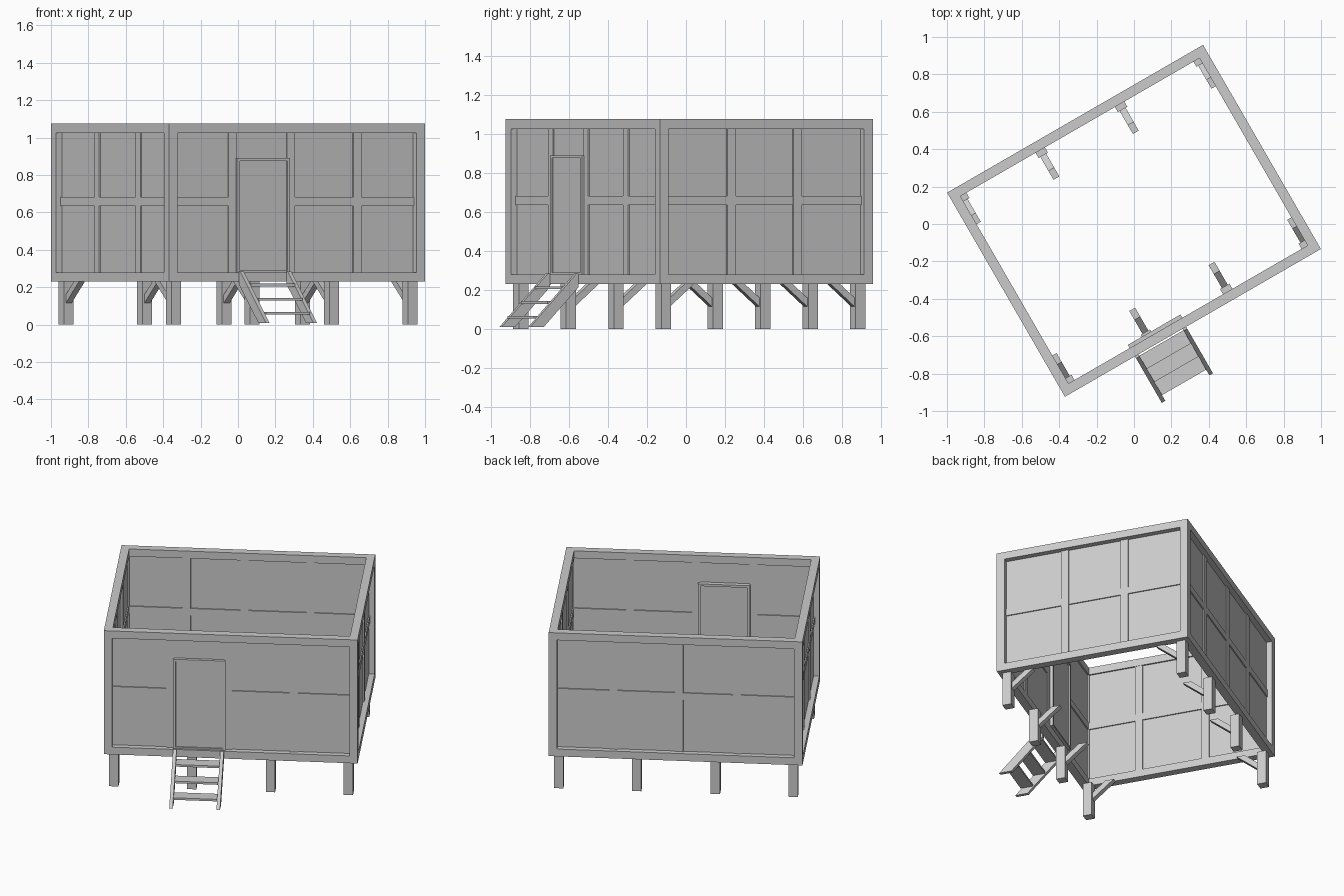
import bpy, bmesh
from math import radians
from mathutils import Matrix, Vector

if "Cube" in bpy.data.objects:
    bpy.data.objects.remove(bpy.data.objects["Cube"])

HU, HV = 0.79, 0.63          # half length and half width of the cabin
F = 0.052                    # frame timber size
Z0, Z1 = 0.23, 1.075         # bottom and top of the walls
BASE = Matrix.Translation((0, 0.017, 0)) @ Matrix.Rotation(radians(30), 4, 'Z')


def finish(name, bm, mat):
    bmesh.ops.recalc_face_normals(bm, faces=bm.faces)
    bm.transform(mat)
    me = bpy.data.meshes.new(name)
    bm.to_mesh(me)
    bm.free()
    ob = bpy.data.objects.new(name, me)
    bpy.context.collection.objects.link(ob)
    return ob


def box(name, x0, x1, y0, y1, z0, z1, mat=BASE):
    bm = bmesh.new()
    bmesh.ops.create_cube(bm, size=1)
    for v in bm.verts:
        v.co = Vector((x1 if v.co.x > 0 else x0,
                       y1 if v.co.y > 0 else y0,
                       z1 if v.co.z > 0 else z0))
    return finish(name, bm, mat)


def side_profile(name, pts, x, width, mat=BASE):
    """Extrude a (y, z) outline along x."""
    bm = bmesh.new()
    f = bm.faces.new([bm.verts.new((x - width / 2, y, z)) for y, z in pts])
    ext = bmesh.ops.extrude_face_region(bm, geom=[f], use_keep_orig=True)
    for v in ext['geom']:
        if isinstance(v, bmesh.types.BMVert):
            v.co.x += width
    return finish(name, bm, mat)


def ring(name, z0, z1):
    """Closed rectangular rail around the cabin."""
    bm = bmesh.new()
    loops = [[bm.verts.new((sx * (HU - i), sy * (HV - i), z))
              for sx, sy in ((-1, -1), (1, -1), (1, 1), (-1, 1))]
             for i, z in ((0, z0), (0, z1), (F, z1), (F, z0))]
    for a in range(4):
        p, q = loops[a], loops[(a + 1) % 4]
        for k in range(4):
            n = (k + 1) % 4
            bm.faces.new((p[k], p[n], q[n], q[k]))
    return finish(name, bm, BASE)


# Outer frame: top and bottom rails, corner posts
ring("bottom_rail", Z0, Z0 + 0.05)
ring("top_rail", Z1 - 0.05, Z1)
for sx in (-1, 1):
    for sy in (-1, 1):
        xs = sorted((sx * HU, sx * (HU - F)))
        ys = sorted((sy * HV, sy * (HV - F)))
        box("corner_post", *xs, *ys, Z0 + 0.05, Z1 - 0.05)

# Wall infill: thin panel, studs and middle rail (x along the wall, y = depth inward)
L, W = 2 * HU, 2 * HV
walls = (("front", (-HU, -HV), 0, L, (0.41, 0.77, 1.18)),
         ("right", (HU, -HV), 90, W, (0.44, 0.83)),
         ("back", (HU, HV), 180, L, (0.40, 0.81, 1.17)),
         ("left", (-HU, HV), 270, W, (0.44, 0.88)))
for side, (ox, oy), ang, length, studs in walls:
    m = BASE @ Matrix.Translation((ox, oy, 0)) @ Matrix.Rotation(radians(ang), 4, 'Z')
    box(side + "_panel", F, length - F, 0.036, 0.042, Z0 + 0.05, Z1 - 0.05, m)
    for t in studs:
        box(side + "_stud", t - 0.025, t + 0.025, 0.028, 0.05, Z0 + 0.05, Z1 - 0.05, m)
    box(side + "_middle_rail", F, length - F, 0.0285, 0.0495, 0.635, 0.682, m)

# Door and its frame, then the stairs, placed along the front wall
FRONT = BASE @ Matrix.Translation((-HU, -HV, 0))
box("door_jamb", 0.43, 0.446, 0.015, 0.072, 0.28, 0.89, FRONT)
box("door_jamb", 0.739, 0.755, 0.015, 0.072, 0.28, 0.89, FRONT)
box("door_head", 0.446, 0.739, 0.015, 0.072, 0.875, 0.89, FRONT)
box("door_sill", 0.446, 0.739, 0.015, 0.072, 0.28, 0.29, FRONT)
box("door", 0.446, 0.739, 0.023, 0.06, 0.29, 0.875, FRONT)

stringer = ((-0.287, 0.01), (-0.207, 0.01), (0, 0.215), (0, 0.285), (-0.012, 0.285))
for x in (0.443, 0.737):
    side_profile("stair_stringer", stringer, x, 0.022, FRONT)
for i in range(3):
    y, z = -0.252 + 0.081 * i, 0.053 + 0.076 * i
    box("stair_tread", 0.454, 0.726, y, y + 0.081, z, z + 0.014, FRONT)

# Legs with diagonal braces pointing inward
for sv in (-1, 1):
    for u in (-0.73, -0.245, 0.245, 0.73):
        v = sv * 0.575
        box("leg", u - 0.029, u + 0.029, v - 0.029, v + 0.029, 0, Z0)
        brace = [(v - sv * d, z) for d, z in
                 ((0.029, 0.115), (0.17, 0.23), (0.115, 0.23), (0.029, 0.16))]
        side_profile("leg_brace", brace, u, 0.036)
